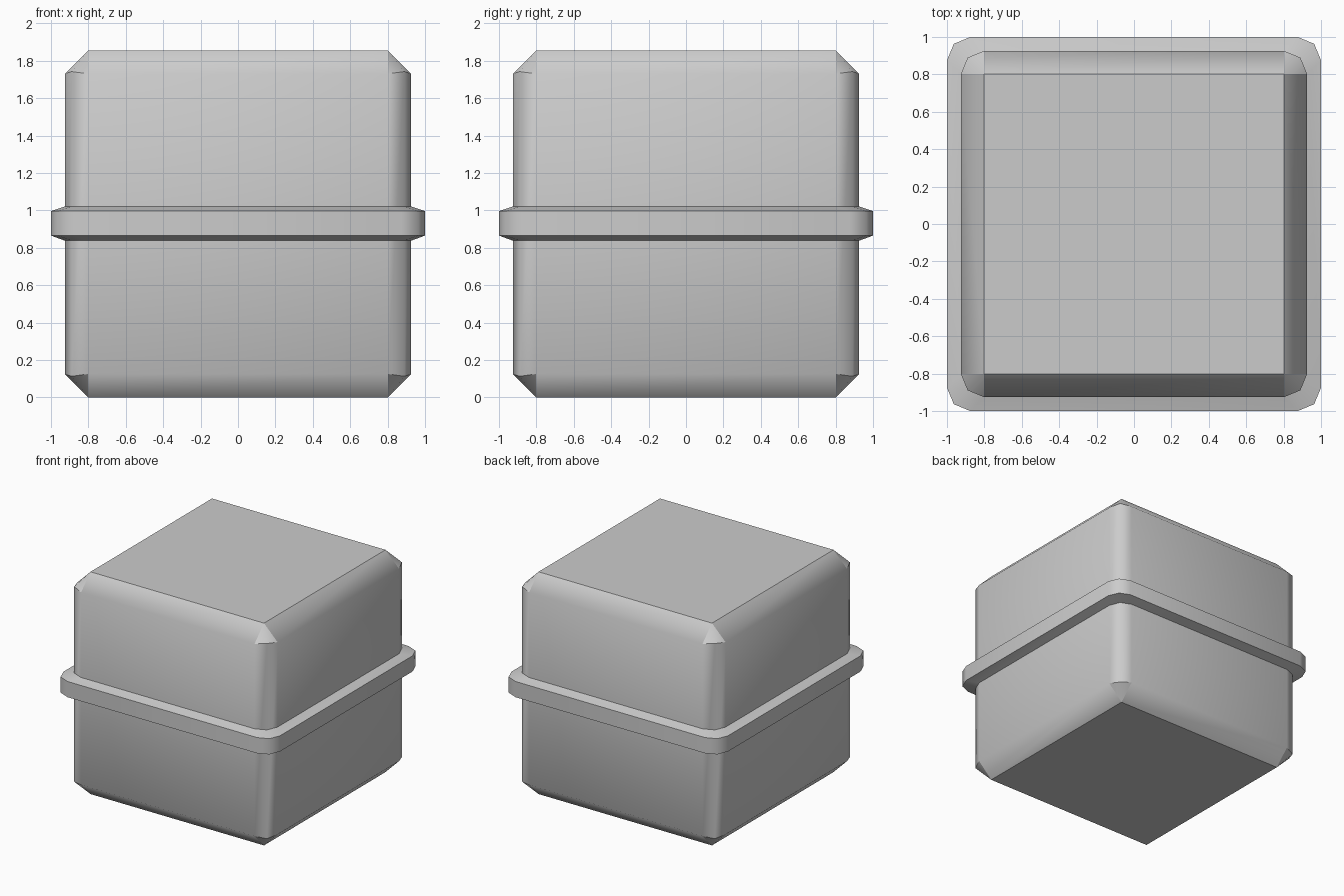
import bpy, bmesh

if "Cube" in bpy.data.objects:
    bpy.data.objects.remove(bpy.data.objects["Cube"])

R = 0.125          # corner radius
M = R * 0.7071     # mid point of a two-segment corner


def ring(bm, half, z, mid_z=None):
    """Rounded square, three vertices per corner, counter-clockwise."""
    c = half - R
    mid_z = z if mid_z is None else mid_z
    verts = []
    corner = [(half, c, z), (c + M, c + M, mid_z), (c, half, z)]
    for turn in range(4):
        for x, y, h in corner:
            for _ in range(turn):
                x, y = -y, x
            verts.append(bm.verts.new((x, y, h)))
    return verts


def bridge(bm, a, b):
    n = len(a)
    for i in range(n):
        j = (i + 1) % n
        bm.faces.new((a[i], a[j], b[j], b[i]))


def sharpen(bm, pairs):
    for a, b in pairs:
        bm.edges.get((a, b)).smooth = False


def finish(bm, name):
    bm.normal_update()
    for f in bm.faces:
        f.smooth = True
    mesh = bpy.data.meshes.new(name)
    bm.to_mesh(mesh)
    bm.free()
    obj = bpy.data.objects.new(name, mesh)
    bpy.context.collection.objects.link(obj)
    return obj


# Body: block with rounded uprights, chamfered top and bottom
H, HALF = 1.855, 0.926
bm = bmesh.new()
low = ring(bm, HALF, R, R - 0.012)
high = ring(bm, HALF, H - R, H - R + 0.012)
bridge(bm, low, high)
for side, z, flip in ((low, 0, True), (high, H, False)):
    c = HALF - R
    cap = [bm.verts.new((x, y, z)) for x, y in ((c, c), (-c, c), (-c, -c), (c, -c))]

    def face(*v):
        bm.faces.new(v[::-1] if flip else v)

    face(*cap)
    for k in range(4):
        a, m, b = side[3 * k:3 * k + 3]
        nxt = (k + 1) % 4
        face(a, m, cap[k])
        face(m, b, cap[k])
        face(b, side[3 * nxt], cap[nxt], cap[k])
        sharpen(bm, [(a, m), (m, b), (cap[k], cap[nxt]), (a, cap[k]), (b, cap[k])])
finish(bm, "body")

# Rim: raised band around the middle with sloped edges
bm = bmesh.new()
rings = [ring(bm, h, z) for h, z in
         ((HALF, 0.838), (1.0, 0.865), (1.0, 0.996), (HALF, 1.021))]
for a, b in zip(rings, rings[1:]):
    bridge(bm, a, b)
for r in rings[1:3]:
    sharpen(bm, zip(r, r[1:] + r[:1]))
finish(bm, "rim_band")
